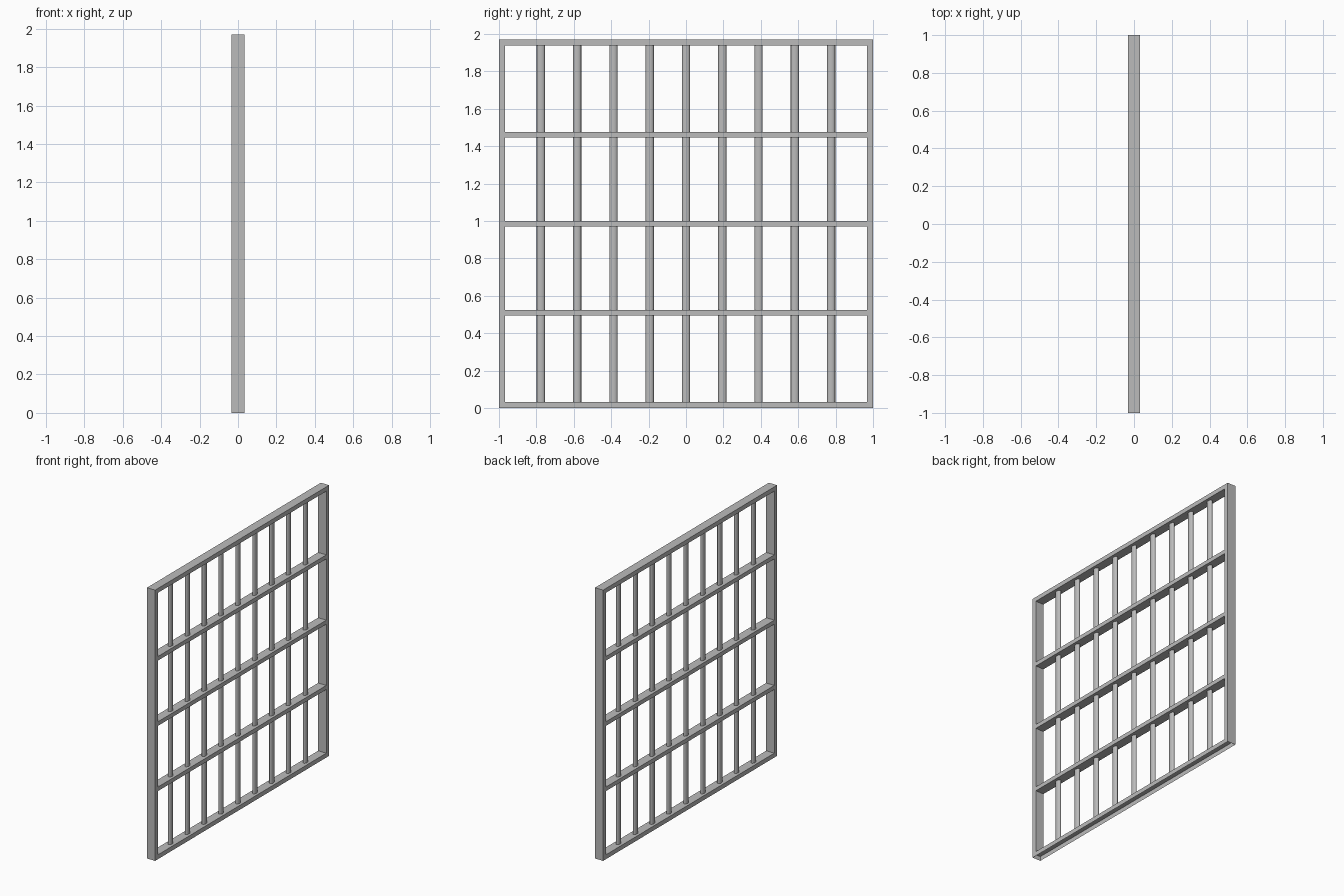
import bpy
import bmesh
from mathutils import Matrix

cube = bpy.data.objects.get("Cube")
if cube:
    bpy.data.objects.remove(cube, do_unlink=True)

HEIGHT, DEPTH, BORDER = 1.97, 0.066, 0.032
BAR_SPACING, RAIL_SPACING = 0.194, 0.475

steel = bpy.data.materials.new("grey steel")
steel.use_nodes = True
colour = (0.5, 0.5, 0.5, 1)
steel.diffuse_color = colour
steel.node_tree.nodes["Principled BSDF"].inputs["Base Color"].default_value = colour


def finish(name, bm):
    mesh = bpy.data.meshes.new(name)
    bm.to_mesh(mesh)
    bm.free()
    mesh.materials.append(steel)
    obj = bpy.data.objects.new(name, mesh)
    bpy.context.collection.objects.link(obj)
    return obj


def box(name, y, z, width, height, open_below=False):
    """Box of full frame depth, centred on y and z."""
    bm = bmesh.new()
    place = Matrix.Translation((0, y, z)) @ Matrix.Diagonal((DEPTH, width, height, 1))
    bmesh.ops.create_cube(bm, size=1, matrix=place)
    if open_below:
        bm.normal_update()
        under = [f for f in bm.faces if f.normal.z < -0.9]
        bmesh.ops.delete(bm, geom=under, context='FACES_ONLY')
    return finish(name, bm)


# Outer frame: the bottom rail is an open channel underneath
box("bottom_rail", 0, BORDER / 2, 2, BORDER, open_below=True)
box("top_rail", 0, HEIGHT - BORDER / 2, 2, BORDER)
for side, name in ((-1, "front_upright"), (1, "back_upright")):
    box(name, side * (1 - BORDER / 2), HEIGHT / 2, BORDER, HEIGHT - 2 * BORDER)

# Horizontal cross rails
for i in (-1, 0, 1):
    box(f"cross_rail_{i + 2}", 0, HEIGHT / 2 + i * RAIL_SPACING,
        2 - 2 * BORDER, 0.03)

# Slim oval vertical bars
for i in range(-4, 5):
    bm = bmesh.new()
    place = (Matrix.Translation((0, i * BAR_SPACING, HEIGHT / 2))
             @ Matrix.Diagonal((0.014, 0.022, 1, 1)))
    bmesh.ops.create_cone(bm, cap_ends=True, segments=16, radius1=1, radius2=1,
                          depth=HEIGHT - 2 * BORDER, matrix=place)
    for f in bm.faces:
        f.smooth = len(f.verts) == 4
    for e in bm.edges:
        e.smooth = all(len(f.verts) == 4 for f in e.link_faces)
    finish(f"vertical_bar_{i + 5}", bm)
